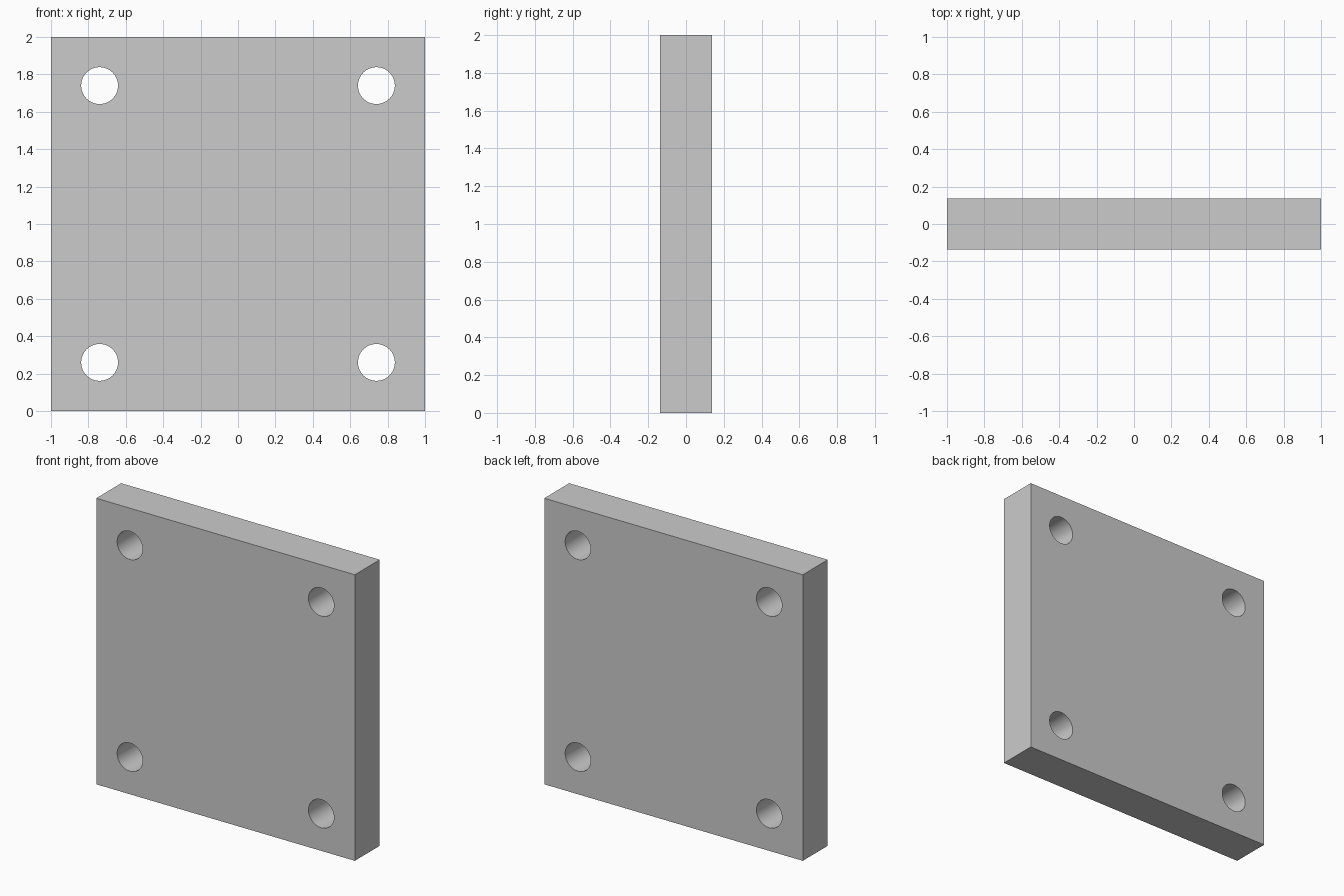
import bpy, bmesh, math
from mathutils import Matrix

if "Cube" in bpy.data.objects:
    bpy.data.objects.remove(bpy.data.objects["Cube"])

WIDTH, DEPTH, HEIGHT = 2.0, 0.275, 2.0
HOLE_R, HOLE_OFFSET = 0.0985, 0.74


def make_object(name, bm):
    bmesh.ops.recalc_face_normals(bm, faces=bm.faces)
    mesh = bpy.data.meshes.new(name)
    bm.to_mesh(mesh)
    bm.free()
    obj = bpy.data.objects.new(name, mesh)
    bpy.context.collection.objects.link(obj)
    return obj


# Square plate standing upright
bm = bmesh.new()
bmesh.ops.create_cube(bm, size=1, matrix=Matrix.Translation((0, 0, HEIGHT / 2))
                      @ Matrix.Diagonal((WIDTH, DEPTH, HEIGHT, 1)))
plate = make_object("mounting_plate", bm)

# Four drill cylinders running front to back near the corners
bm = bmesh.new()
for sx in (-1, 1):
    for sz in (-1, 1):
        place = Matrix.Translation((sx * HOLE_OFFSET, 0, HEIGHT / 2 + sz * HOLE_OFFSET))
        bmesh.ops.create_cone(bm, cap_ends=True, segments=64, radius1=HOLE_R, radius2=HOLE_R,
                              depth=DEPTH * 2, matrix=place @ Matrix.Rotation(math.pi / 2, 4, 'X'))
cutter = make_object("hole_cutter", bm)
cutter.hide_render = True

# Cut the bolt holes, then discard the cutter
cut = plate.modifiers.new("bolt_holes", 'BOOLEAN')
cut.operation = 'DIFFERENCE'
cut.solver = 'EXACT'
cut.object = cutter
bpy.context.view_layer.objects.active = plate
plate.select_set(True)
bpy.ops.object.modifier_apply(modifier=cut.name)
bpy.data.objects.remove(cutter, do_unlink=True)

# Round hole walls, crisp plate edges
bpy.ops.object.shade_smooth_by_angle(angle=math.radians(30))
